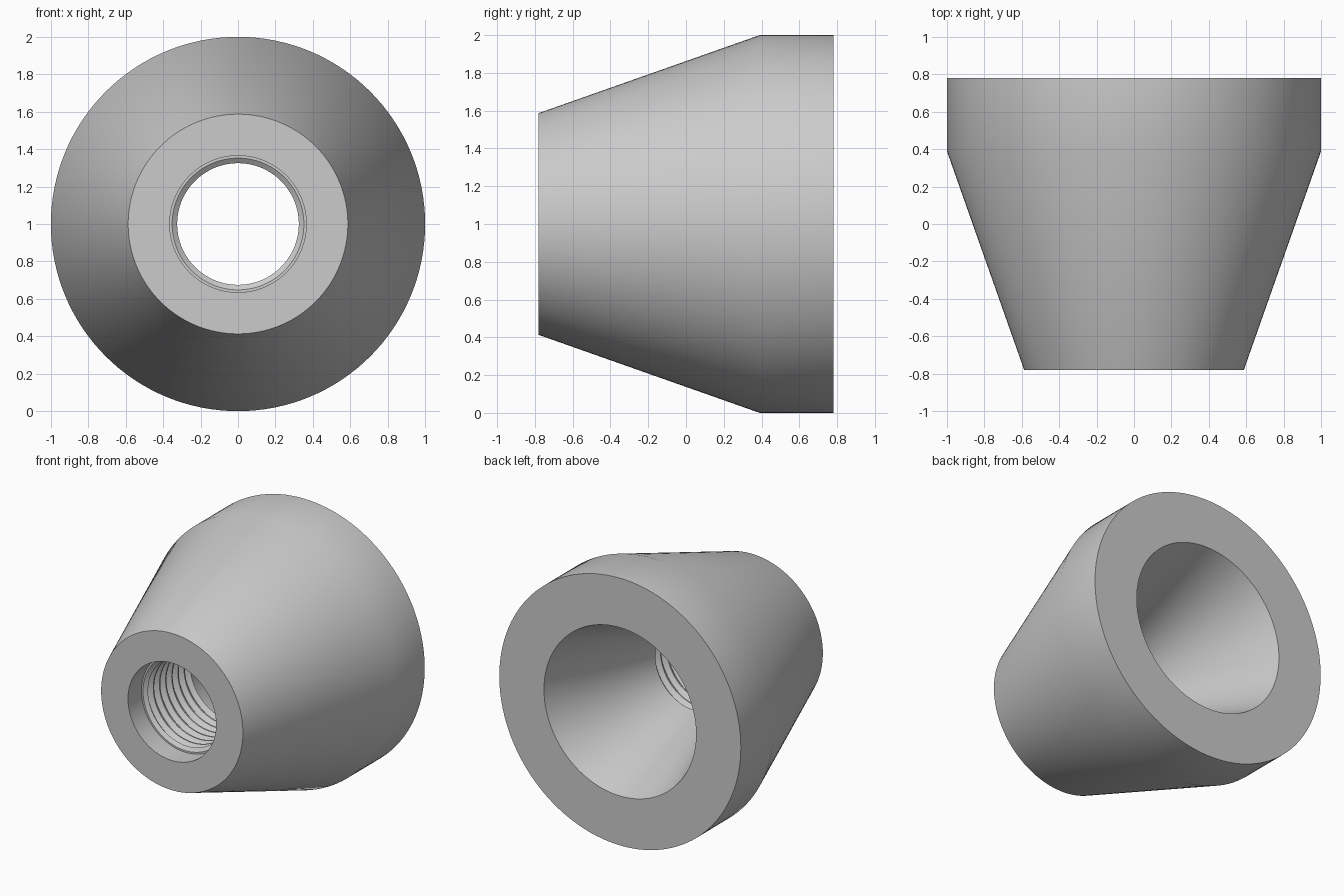
import bpy, bmesh, math

cube = bpy.data.objects.get("Cube")
if cube:
    bpy.data.objects.remove(cube, do_unlink=True)

SEGMENTS = 128
AXIS_Z = 1.0

# Plain grey metal
metal = bpy.data.materials.new("grey metal")
metal.use_nodes = True
grey = (0.6, 0.6, 0.6, 1)
metal.diffuse_color = grey
metal.node_tree.nodes["Principled BSDF"].inputs["Base Color"].default_value = grey


def lathe(name, profile):
    """Spin a closed (radius, y) profile around the front-to-back axis."""
    bm = bmesh.new()
    rings = []
    for i in range(SEGMENTS):
        a = 2 * math.pi * i / SEGMENTS
        rings.append([bm.verts.new((r * math.cos(a), y, AXIS_Z + r * math.sin(a)))
                      for r, y in profile])
    count = len(profile)
    for i in range(SEGMENTS):
        here, there = rings[i], rings[(i + 1) % SEGMENTS]
        for j in range(count):
            k = (j + 1) % count
            bm.faces.new((here[j], here[k], there[k], there[j]))
    bmesh.ops.recalc_face_normals(bm, faces=bm.faces)
    mesh = bpy.data.meshes.new(name)
    bm.to_mesh(mesh)
    bm.free()
    mesh.materials.append(metal)
    obj = bpy.data.objects.new(name, mesh)
    bpy.context.collection.objects.link(obj)
    bpy.ops.object.select_all(action="DESELECT")
    obj.select_set(True)
    bpy.context.view_layer.objects.active = obj
    bpy.ops.object.shade_smooth_by_angle(angle=math.radians(30))
    return obj


FRONT, BACK = -0.78, 0.78
THREAD_START, THREAD_END, TURNS = -0.6, -0.09, 7
MAJOR, MINOR = 0.365, 0.325

# Outer shell: front face, tapered flank, straight rear band
profile = [(MAJOR, FRONT), (0.587, FRONT), (1.0, 0.39), (1.0, BACK)]
# Conical rear bore down to the throat
profile += [(0.63, BACK), (MINOR, THREAD_END)]
# Threaded section: repeated grooves running forward to the counterbore
pitch = (THREAD_END - THREAD_START) / TURNS
for t in range(TURNS):
    y = THREAD_END - t * pitch
    profile += [(MINOR, y - 0.15 * pitch), (MAJOR - 0.01, y - 0.5 * pitch),
                (MAJOR - 0.01, y - 0.65 * pitch), (MINOR, y - pitch)]
# Counterbore shoulder
profile += [(MAJOR - 0.013, THREAD_START - 0.02), (MAJOR, THREAD_START - 0.02)]

lathe("threaded_cone_nut", profile)
